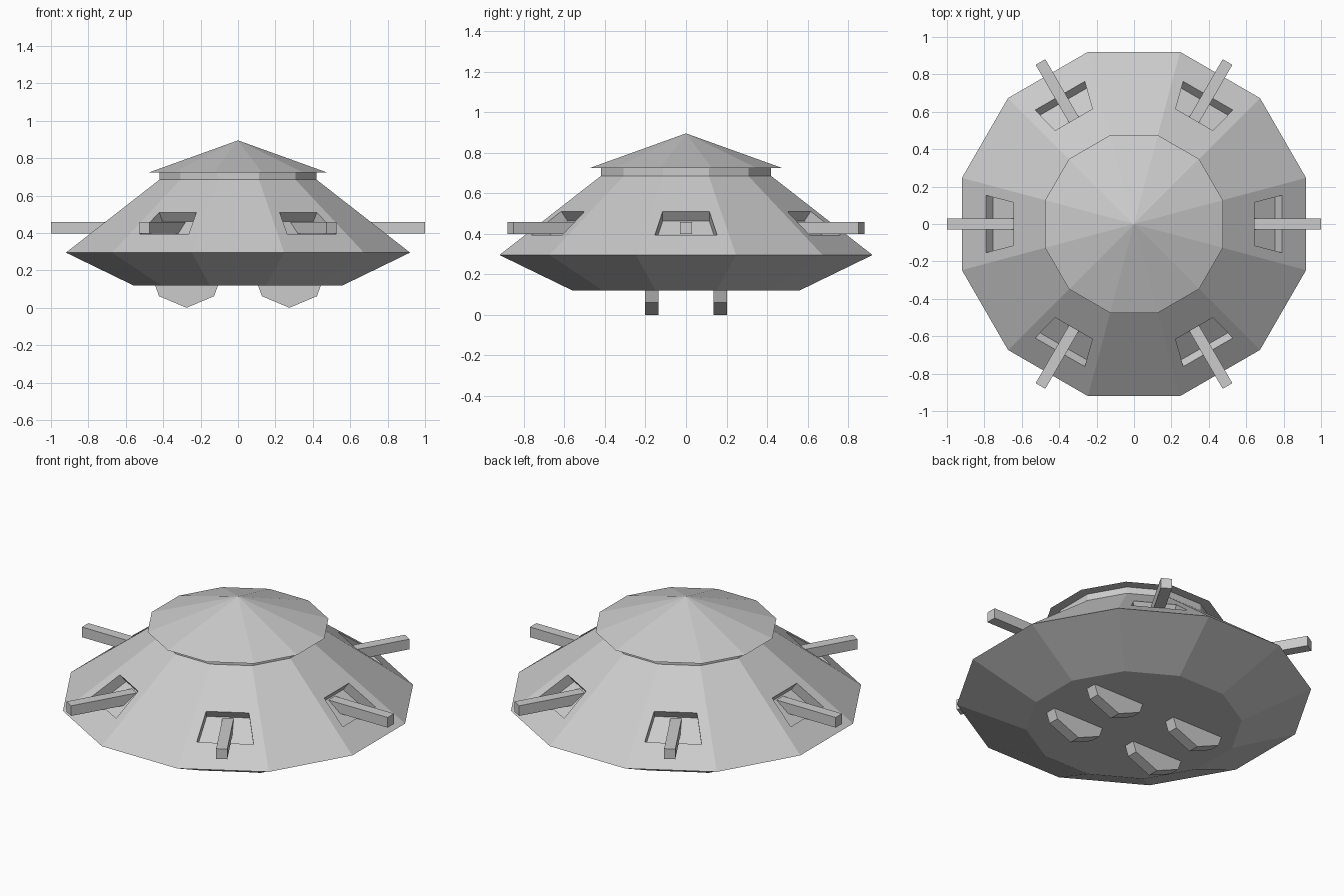
import bpy, bmesh
from math import cos, sin, tan, pi, radians
from mathutils import Matrix, Vector

if "Cube" in bpy.data.objects:
    bpy.data.objects.remove(bpy.data.objects["Cube"])

SIDES = 12


def make_object(name, bm):
    bmesh.ops.recalc_face_normals(bm, faces=bm.faces)
    mesh = bpy.data.meshes.new(name)
    bm.to_mesh(mesh)
    bm.free()
    obj = bpy.data.objects.new(name, mesh)
    bpy.context.collection.objects.link(obj)
    return obj


def lathe(name, profile):
    """12-sided solid from (flat-to-centre distance, z) rings; distance 0 is a tip."""
    bm = bmesh.new()
    rings = []
    for d, z in profile:
        r = d / cos(pi / SIDES)
        n = SIDES if d else 1
        rings.append([bm.verts.new((r * cos((k + .5) * 2 * pi / SIDES),
                                    r * sin((k + .5) * 2 * pi / SIDES), z)) for k in range(n)])
    for a, b in zip(rings, rings[1:]):
        for k in range(SIDES):
            j = (k + 1) % SIDES
            bm.faces.new((a[k], a[j], b[0]) if len(b) == 1 else (a[k], a[j], b[j], b[k]))
    for ring in (rings[0], rings[-1]):
        if len(ring) > 1:
            bm.faces.new(ring)
    return make_object(name, bm)


def prism(name, points, offset, matrix=Matrix()):
    """Extrude a flat polygon along an offset vector."""
    bm = bmesh.new()
    face = bm.faces.new([bm.verts.new(p) for p in points])
    new = bmesh.ops.extrude_face_region(bm, geom=[face], use_keep_orig=True)["geom"]
    bmesh.ops.translate(bm, vec=offset, verts=[v for v in new if isinstance(v, bmesh.types.BMVert)])
    bm.transform(matrix)
    return make_object(name, bm)


# Saucer hull with neck, and overhanging roof
hull = lathe("hull", [(.56, .12), (.92, .295), (.42, .685), (.42, .725)])
lathe("roof", [(.475, .724), (0, .895)])

# Six recessed ports with barrels
normal = Vector((.39, 0, .5)).normalized()
depth = .06
port = [Vector(p) for p in ((.792, -.153, .395), (.792, .153, .395),
                            (.644, .115, .51), (.644, -.115, .51))]
for i in range(6):
    turn = Matrix.Rotation(radians(60 * i), 4, 'Z')
    cutter = prism("port_cutter", [p - normal * depth for p in port], normal * (depth + .05), turn)
    mod = hull.modifiers.new("port", 'BOOLEAN')
    mod.operation = 'DIFFERENCE'
    mod.solver = 'EXACT'
    mod.object = cutter
    bpy.context.view_layer.objects.active = hull
    bpy.ops.object.modifier_apply(modifier=mod.name)
    bpy.data.objects.remove(cutter)
    prism(f"barrel_{i + 1}", [(.6, -.03, .398), (.6, .03, .398), (.6, .03, .458), (.6, -.03, .458)],
          Vector((.4, 0, 0)), turn)

# Four keel-shaped feet
foot = [(-.17, .125), (-.147, .062), (0, 0), (.147, .062), (.17, .125)]
for sx in (-1, 1):
    for sy in (-1, 1):
        prism(f"{'front' if sy < 0 else 'back'}_{'left' if sx < 0 else 'right'}_foot",
              [(sx * .275 + x, sy * .168 - .033, z) for x, z in foot], Vector((0, .066, 0)))
